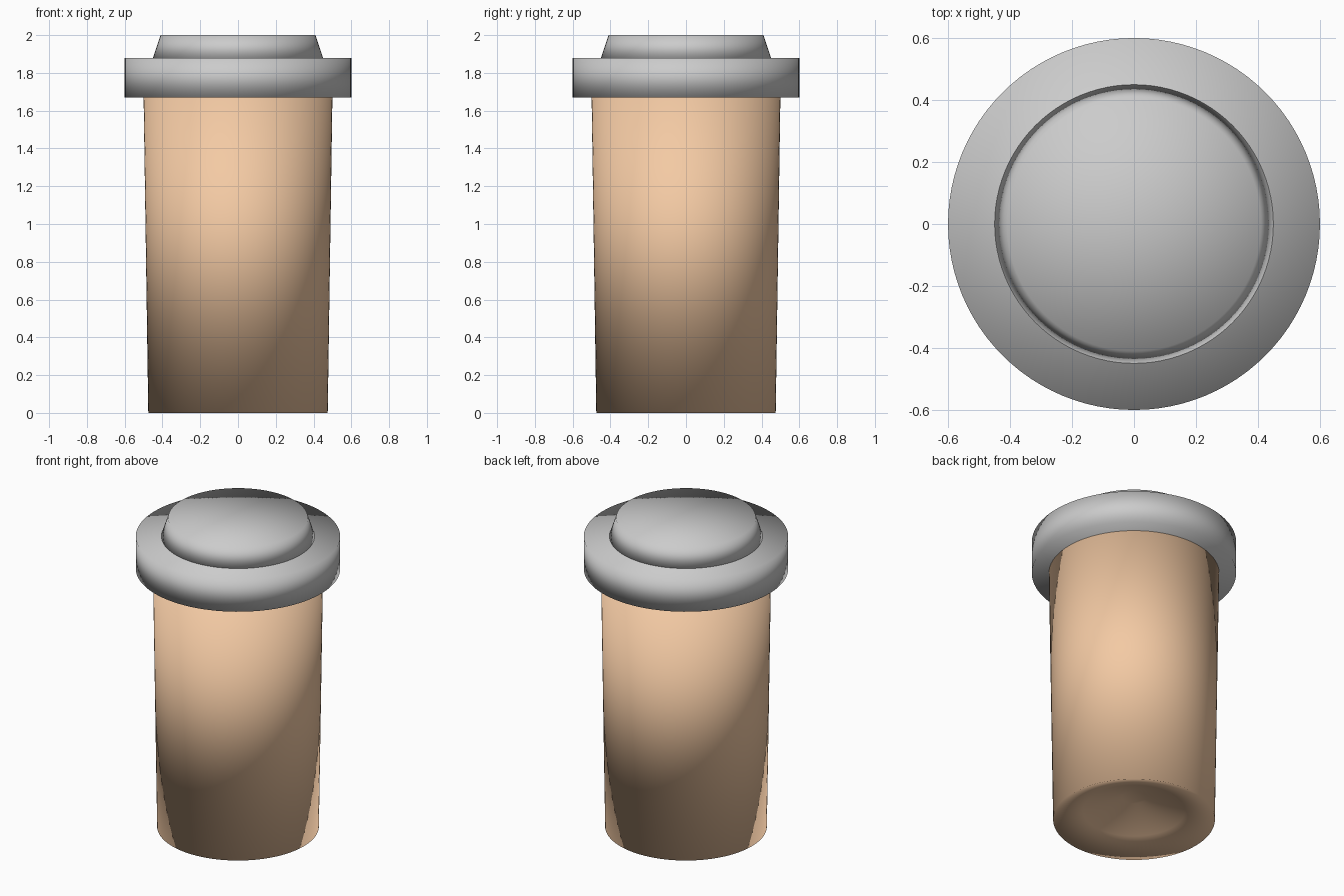
import bpy, bmesh, math

if "Cube" in bpy.data.objects:
    bpy.data.objects.remove(bpy.data.objects["Cube"])

SEGMENTS = 96


def lathe(name, profile, color=None):
    """Spin (radius, z) points, listed from bottom centre to top centre, around z."""
    bm = bmesh.new()
    rings = []
    for r, z in profile:
        count = 1 if r == 0 else SEGMENTS
        rings.append([bm.verts.new((r * math.cos(2 * math.pi * i / count),
                                    r * math.sin(2 * math.pi * i / count), z))
                      for i in range(count)])
    for low, high in zip(rings, rings[1:]):
        for i in range(SEGMENTS):
            j = (i + 1) % SEGMENTS
            if len(low) == 1:
                bm.faces.new((low[0], high[j], high[i]))
            elif len(high) == 1:
                bm.faces.new((low[i], low[j], high[0]))
            else:
                bm.faces.new((low[i], low[j], high[j], high[i]))
    bmesh.ops.recalc_face_normals(bm, faces=bm.faces[:])
    for face in bm.faces:
        face.smooth = True
    mesh = bpy.data.meshes.new(name)
    bm.to_mesh(mesh)
    bm.free()
    obj = bpy.data.objects.new(name, mesh)
    bpy.context.collection.objects.link(obj)
    if color:
        mat = bpy.data.materials.new(name + "_material")
        mat.diffuse_color = color
        mat.use_nodes = True
        mat.node_tree.nodes["Principled BSDF"].inputs["Base Color"].default_value = mat.diffuse_color
        mesh.materials.append(mat)
    return obj


# Tapered cup with a bottom that rises towards the middle
lathe("cup_body",
      [(0, 0.15), (0.07, 0.15), (0.30, 0.06), (0.475, 0),
       (0.50, 1.68), (0, 1.68)],
      (0.90, 0.59, 0.37, 1))

# Wide lid band
lathe("lid_band", [(0, 1.67), (0.60, 1.67), (0.60, 1.88), (0, 1.88)])

# Raised tapered lid top, sunk slightly into the band
lathe("lid_top", [(0, 1.87), (0.453, 1.87), (0.41, 2.0), (0, 2.0)])
